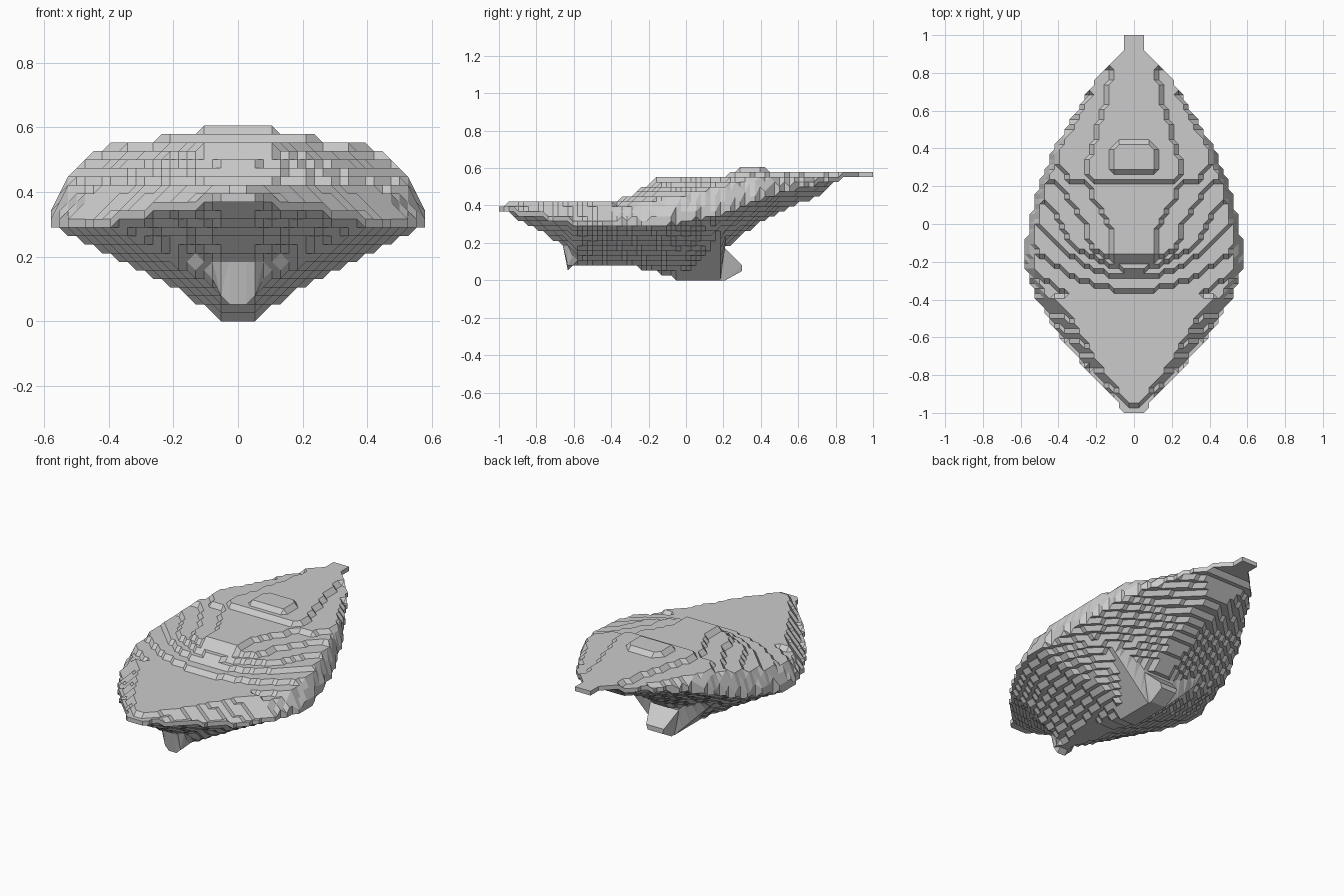
import bpy
import bmesh

old = bpy.data.objects.get("Cube")
if old:
    bpy.data.objects.remove(old, do_unlink=True)

STEP = 1 / 38

stone = bpy.data.materials.new("stone_grey")
stone.use_nodes = True
GREY = (0.6, 0.6, 0.6, 1)
stone.diffuse_color = GREY
stone.node_tree.nodes["Principled BSDF"].inputs["Base Color"].default_value = GREY


def curve(*points):
    """Piecewise linear function through (y, value) points."""
    def f(y):
        if y <= points[0][0]:
            return points[0][1]
        for (a, p), (b, q) in zip(points, points[1:]):
            if y <= b:
                return p + (q - p) * (y - a) / (b - a)
        return points[-1][1]
    return f


def snap(z):
    return round(z / STEP) * STEP


# Profiles along the length
half_width = curve((-1, .07), (-.95, .09), (-.8, .23), (-.6, .4), (-.4, .52), (-.25, .575),
                   (-.1, .58), (0, .56), (.2, .51), (.4, .43), (.6, .31), (.8, .18),
                   (.88, .1), (.92, .055), (1, .055))
crest = curve((-1, .39), (-.95, .41), (-.43, .41), (-.3, .45), (-.2, .51), (-.16, .555),
              (.21, .555), (.23, .579))
plateau = curve((-.3, .1), (-.17, .06), (0, .06), (.12, .13), (.25, .18), (.4, .14),
                (.6, .1), (.85, .1))
drop = curve((-.4, 0), (0, .045), (.8, .045), (.9, 0))
bank = curve((-.45, .9), (-.2, 2), (.1, 3))
lip = curve((-.5, 0), (-.2, .03))
rim = curve((-1, .37), (-.85, .35), (-.6, .3), (-.1, .3), (.2, .36), (.5, .47), (.87, .55))
belly = curve((-.97, .37), (-.64, .18), (-.58, .1), (-.4, .08), (-.28, .07), (-.1, .04),
              (0, .02), (.1, .06), (.2, .17), (.35, .28), (.5, .37), (.65, .43), (.73, .46),
              (.8, .53), (.87, .55))
keel = curve((-.66, .9), (-.635, .06), (-.58, .08), (-.28, .08), (-.03, 0), (.2, 0), (.225, .9))
keel_slope = curve((-.5, 5), (-.1, 1))


def across(x, inner, outer):
    return min(1, max(0, x - inner) / max(outer - inner, .01))


def top_height(x, y):
    # Gentle fall from the ridge to the shoulder, then a steep bank to the rim
    x = abs(x)
    ridge = crest(y - .5 * x * x) if y < .2 else crest(y)
    shoulder = min(ridge - drop(y), rim(y) + .13)
    z = ridge - (ridge - shoulder) * across(x, plateau(y), half_width(y))
    z = min(z, rim(y) + lip(y) + bank(y) * max(0, half_width(y) - x))
    if (x / .13) ** 4 + ((y - .345) / .08) ** 4 < 1:
        z += STEP
    return snap(z)


def bottom_height(x, y):
    hull = belly(y) + (rim(y) - belly(y)) * across(abs(x), .06, half_width(y))
    fin = keel(y) + keel_slope(y) * max(0, abs(x) - .05)
    return snap(min(hull, fin))


def finish(bm, name):
    bmesh.ops.recalc_face_normals(bm, faces=bm.faces)
    mesh = bpy.data.meshes.new(name)
    bm.to_mesh(mesh)
    bm.free()
    mesh.materials.append(stone)
    obj = bpy.data.objects.new(name, mesh)
    bpy.context.collection.objects.link(obj)


# Terraced body: stepped top and underside on a square grid
bm = bmesh.new()
top, bottom, pair = {}, {}, {}
for j in range(-38, 39):
    for i in range(-22, 23):
        x, y = i * STEP, j * STEP
        if abs(x) <= half_width(y) + STEP * .3:
            low = bottom_height(x, y)
            high = max(top_height(x, y), low + STEP)
            top[i, j] = bm.verts.new((x, y, high))
            bottom[i, j] = bm.verts.new((x, y, low))
            pair[top[i, j]] = bottom[i, j]

for j in range(-38, 38):
    for i in range(-23, 23):
        cell = [k for k in ((i, j), (i + 1, j), (i + 1, j + 1), (i, j + 1)) if k in top]
        if len(cell) >= 3:
            bm.faces.new([top[k] for k in cell])
            bm.faces.new([bottom[k] for k in reversed(cell)])

# Rim wall joining the two skins
for edge in [e for e in bm.edges if e.is_boundary and e.verts[0] in pair]:
    a, b = edge.verts
    bm.faces.new((a, b, pair[b], pair[a]))
bmesh.ops.delete(bm, geom=[v for v in bm.verts if not v.link_faces], context='VERTS')
bmesh.ops.triangulate(bm, faces=[f for f in bm.faces if len(f.verts) == 4])
finish(bm, "terraced_body")

# Overhanging heel at the back of the keel
bm = bmesh.new()
sides = []
for side in (-1, 1):
    sides.append([bm.verts.new((side * w, y, z)) for y, z, w in (
        (.16, 0, .05), (.21, 0, .05), (.3, .05, .05), (.3, .08, .06), (.2, .18, .1), (.16, .18, .12))])
bm.faces.new(sides[0])
bm.faces.new(sides[1])
for n in range(6):
    m = (n + 1) % 6
    bm.faces.new((sides[0][n], sides[0][m], sides[1][m], sides[1][n]))
bmesh.ops.triangulate(bm, faces=bm.faces[:])
finish(bm, "keel_heel")
